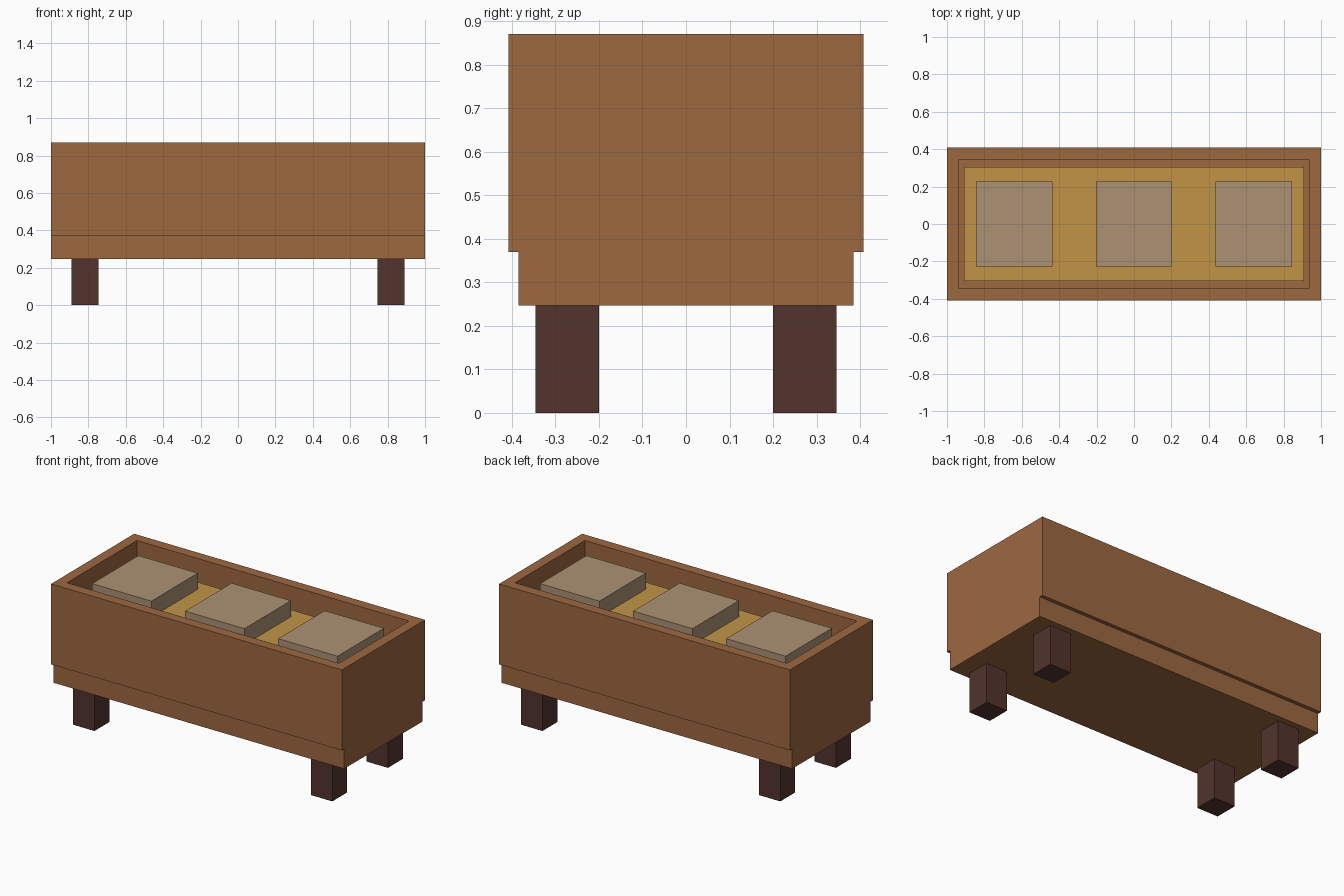
import bpy, bmesh
from mathutils import Vector

cube = bpy.data.objects.get("Cube")
if cube:
    bpy.data.objects.remove(cube, do_unlink=True)


def material(name, rgb):
    # 8-bit display colour to linear
    linear = [((c / 255 + 0.055) / 1.055) ** 2.4 for c in rgb] + [1.0]
    mat = bpy.data.materials.new(name)
    mat.use_nodes = True
    mat.diffuse_color = linear
    bsdf = mat.node_tree.nodes["Principled BSDF"]
    bsdf.inputs["Base Color"].default_value = linear
    bsdf.inputs["Roughness"].default_value = 0.8
    return mat


wood = material("warm wood", (157, 104, 64))
dark_wood = material("dark wood", (82, 52, 45))
straw = material("straw yellow", (193, 148, 69))
tan = material("dull tan", (172, 145, 116))


def box(name, low, high, mat, rim=0, depth=0):
    """Box between two corners; a rim hollows the top down by depth."""
    low, high = Vector(low), Vector(high)
    bm = bmesh.new()
    bmesh.ops.create_cube(bm, size=1)
    bmesh.ops.scale(bm, vec=high - low, verts=bm.verts)
    bmesh.ops.translate(bm, vec=(low + high) / 2, verts=bm.verts)
    if rim:
        bm.normal_update()
        top = max(bm.faces, key=lambda f: f.calc_center_median().z)
        bmesh.ops.inset_individual(bm, faces=[top], thickness=rim)
        floor = bmesh.ops.extrude_discrete_faces(bm, faces=[top])["faces"][0]
        bmesh.ops.translate(bm, vec=(0, 0, -depth), verts=floor.verts)
    mesh = bpy.data.meshes.new(name)
    bm.to_mesh(mesh)
    bm.free()
    mesh.materials.append(mat)
    obj = bpy.data.objects.new(name, mesh)
    bpy.context.collection.objects.link(obj)
    return obj


# Recessed base and overhanging open trough
box("base", (-1, -0.385, 0.247), (1, 0.385, 0.37), wood)
box("trough", (-1, -0.408, 0.37), (1, 0.408, 0.87), wood, rim=0.091, depth=0.49)

# Filling, with a narrow gap along the long walls
box("filling", (-0.909, -0.305, 0.38), (0.909, 0.305, 0.745), straw)

# Three slabs resting on the filling
for side, x in (("right", -0.64), ("middle", 0), ("left", 0.64)):
    box(f"{side}_slab", (x - 0.204, -0.228, 0.745), (x + 0.204, 0.228, 0.845), tan)

# Four legs
for end, sy in (("front", -1), ("back", 1)):
    for side, sx in (("right", -1), ("left", 1)):
        x, y = sx * 0.818, sy * 0.273
        box(f"{end}_{side}_leg", (x - 0.073, y - 0.073, 0),
            (x + 0.073, y + 0.073, 0.247), dark_wood)
